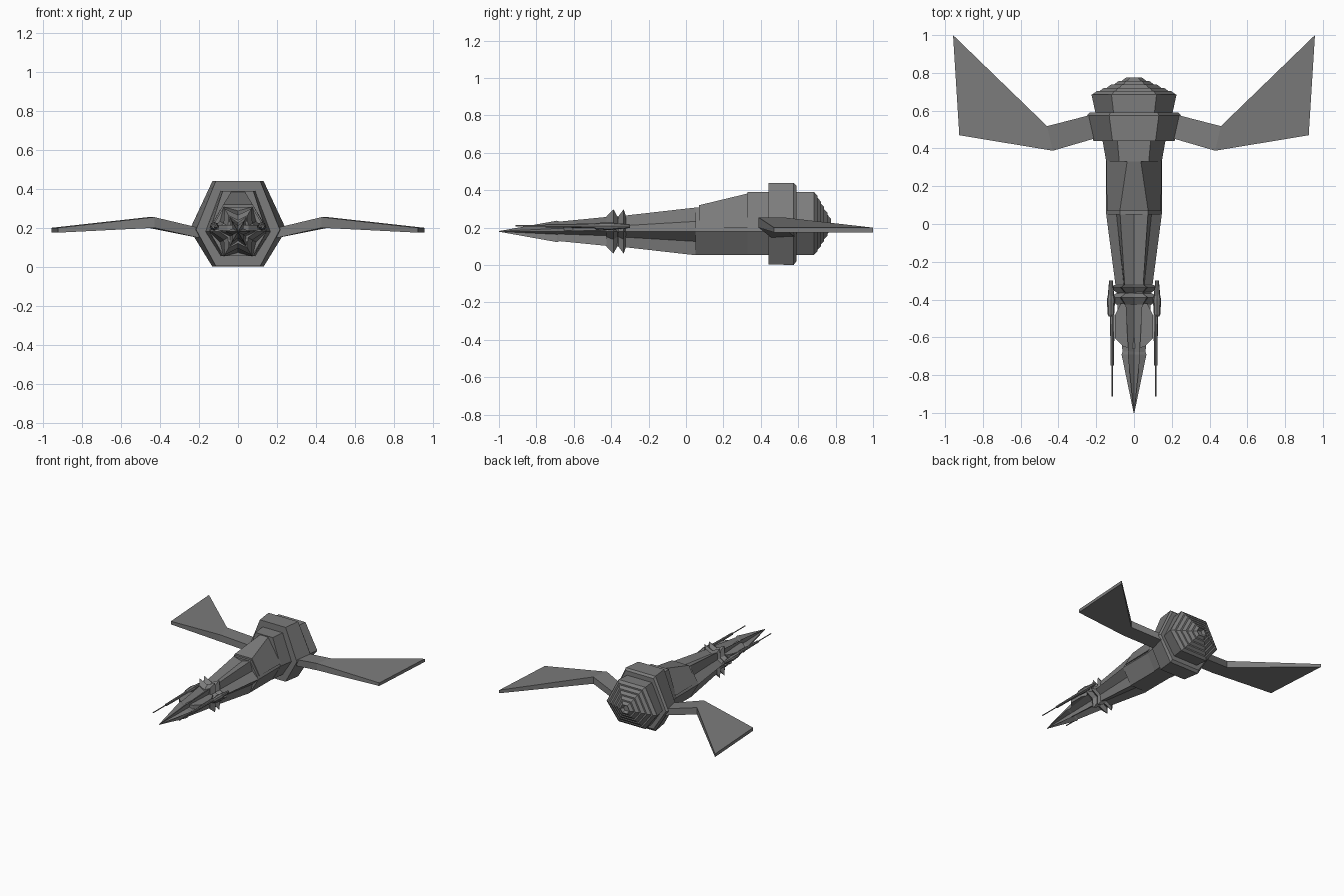
import bpy, bmesh, math

if "Cube" in bpy.data.objects:
    bpy.data.objects.remove(bpy.data.objects["Cube"])

# Dark grey hull paint
paint = bpy.data.materials.new("dark_grey")
paint.diffuse_color = (0.2, 0.2, 0.2, 1)
paint.use_nodes = True
paint.node_tree.nodes["Principled BSDF"].inputs["Base Color"].default_value = paint.diffuse_color


def loft(name, rings, mirror=False):
    """Skin a list of equal-length point rings and cap both ends."""
    bm = bmesh.new()
    vs = [[bm.verts.new(p) for p in r] for r in rings]
    n = len(rings[0])
    for a, b in zip(vs, vs[1:]):
        for i in range(n):
            j = (i + 1) % n
            bm.faces.new((a[i], a[j], b[j], b[i]))
    bm.faces.new(vs[0])
    bm.faces.new(vs[-1])
    bmesh.ops.remove_doubles(bm, verts=bm.verts, dist=1e-5)
    bmesh.ops.recalc_face_normals(bm, faces=bm.faces)
    me = bpy.data.meshes.new(name)
    bm.to_mesh(me)
    bm.free()
    me.materials.append(paint)
    ob = bpy.data.objects.new(name, me)
    bpy.context.collection.objects.link(ob)
    if mirror:
        ob.modifiers.new("mirror", 'MIRROR')
    return ob


def star(y, r, k, z=0.18):
    """Hexagon whose edge midpoints are pushed in by factor k."""
    pts = []
    for i in range(12):
        a = math.radians(30 * i)
        d = r if i % 2 == 0 else r * 0.866 * k
        pts.append((d * math.cos(a), y, z + d * math.sin(a)))
    return pts


def hexa(y, w, top, bottom, mid=0.19, s=0.53):
    """Flat-topped hexagon, half width w."""
    t = w * s
    return [(w, y, mid), (t, y, top), (-t, y, top),
            (-w, y, mid), (-t, y, bottom), (t, y, bottom)]


def tube(name, x, z, profile, n=8):
    return loft(name, [[(x + r * math.cos(2 * math.pi * i / n), y,
                         z + r * math.sin(2 * math.pi * i / n)) for i in range(n)]
                       for y, r in profile], mirror=True)


# Fluted nose, neck and forward hull
loft("nose", [star(-1, 0.002, 0.6), star(-0.69, 0.066, 0.55), star(-0.65, 0.05, 0.55)])
loft("neck", [star(-0.68, 0.06, 0.55), star(-0.40, 0.092, 0.6)])
loft("forward_hull", [star(-0.40, 0.088, 0.7), star(0.05, 0.147, 0.84)])

# Double flared collar
loft("collar", [star(y, r, 0.72) for y, r in
                ((-0.425, 0.095), (-0.388, 0.137), (-0.365, 0.088),
                 (-0.333, 0.137), (-0.32, 0.09))])

# Main hull and raised dorsal wedge
loft("main_hull", [hexa(y, 0.147, 0.307, 0.055, 0.18, 0.5) for y in (0.05, 0.45)])
loft("dorsal_wedge", [
    [(-0.143, 0.07, 0.20), (-0.075, 0.07, 0.32), (0.075, 0.07, 0.32), (0.143, 0.07, 0.20)],
    [(-0.147, 0.34, 0.20), (-0.035, 0.34, 0.385), (0.035, 0.34, 0.385), (0.147, 0.34, 0.20)]])
loft("shoulder", [hexa(0.33, 0.147, 0.39, 0.055, 0.18),
                  hexa(0.45, 0.168, 0.39, 0.055, 0.18)])

# Large ring and engine block
loft("ring", [hexa(0.44, 0.215, 0.44, 0.004), hexa(0.575, 0.248, 0.44, 0.0),
              hexa(0.59, 0.235, 0.425, 0.02)])
loft("engine_block", [hexa(0.57, 0.20, 0.39, 0.055), hexa(0.685, 0.225, 0.39, 0.055)])

# Stepped tail cone with a recessed nozzle
rings = []
for i in range(5):
    f = 1 - i * 0.175
    y = 0.685 + i * 0.018
    for yy, g in ((y, f), (y + 0.018, f - 0.11)):
        rings.append(hexa(yy, 0.222 * g, 0.215 + 0.175 * g, 0.215 - 0.16 * g,
                          0.215 - 0.025 * g))
rings.append([(p[0] * 0.7, 0.75, 0.215 + (p[2] - 0.215) * 0.7) for p in rings[-1]])
loft("tail_cone", rings)

# Wings: arm up to the elbow, then a swept blade
loft("wing", [
    [(0.20, 0.455, 0.20), (0.20, 0.585, 0.20), (0.20, 0.585, 0.148), (0.20, 0.455, 0.148)],
    [(0.43, 0.388, 0.255), (0.46, 0.518, 0.255), (0.46, 0.518, 0.20), (0.43, 0.388, 0.20)],
    [(0.925, 0.47, 0.20), (0.958, 1.0, 0.20), (0.958, 1.0, 0.175), (0.925, 0.47, 0.175)]],
    mirror=True)

# Side plates carrying the guns
outline = [(0.0, -0.66), (0.055, -0.65), (0.10, -0.605), (0.10, -0.48),
           (0.07, -0.42), (0.0, -0.42)]
loft("side_plate", [[(x, y, z) for x, y in outline] for z in (0.185, 0.215)], mirror=True)

# Guns: housing, sleeve and thin barrel
tube("gun_housing", 0.122, 0.208,
     ((-0.49, 0.012), (-0.48, 0.017), (-0.40, 0.022), (-0.38, 0.017), (-0.30, 0.010)))
tube("gun_sleeve", 0.115, 0.21, ((-0.75, 0.009), (-0.48, 0.012)))
tube("gun_barrel", 0.115, 0.21, ((-0.912, 0.004), (-0.74, 0.004)), 6)
